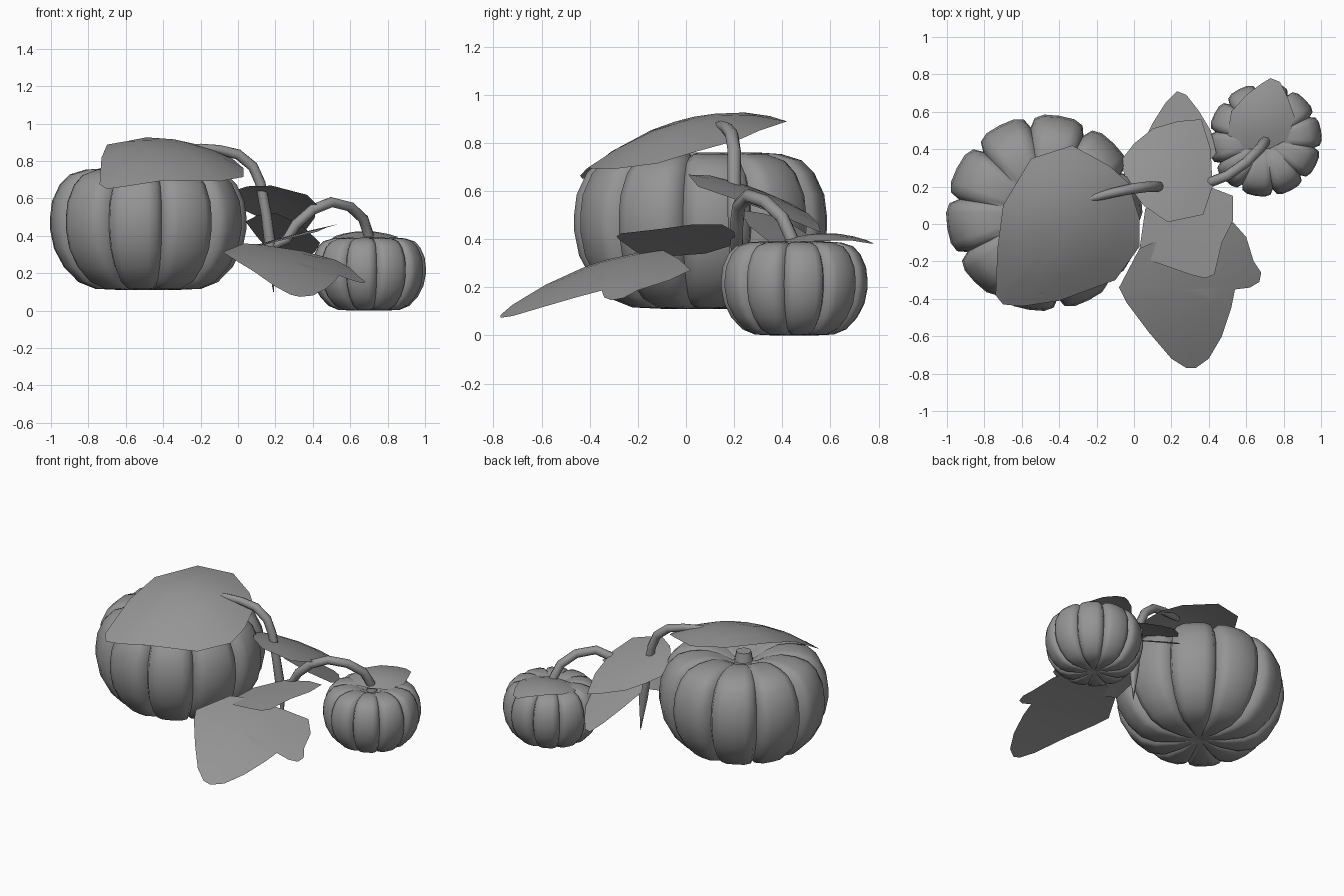
import bpy
import bmesh
from math import sin, cos, tau, radians

if "Cube" in bpy.data.objects:
    bpy.data.objects.remove(bpy.data.objects["Cube"], do_unlink=True)

# One flat grey for the whole model
grey = bpy.data.materials.new("plain_grey")
grey.use_nodes = True
colour = (0.3, 0.3, 0.3, 1)
grey.diffuse_color = colour
grey.node_tree.nodes["Principled BSDF"].inputs["Base Color"].default_value = colour


def smooth(obj, angle):
    bpy.ops.object.select_all(action="DESELECT")
    obj.select_set(True)
    bpy.context.view_layer.objects.active = obj
    bpy.ops.object.shade_smooth_by_angle(angle=radians(angle))


def finish(name, bm, angle):
    mesh = bpy.data.meshes.new(name)
    bmesh.ops.recalc_face_normals(bm, faces=bm.faces[:])
    bm.to_mesh(mesh)
    bm.free()
    mesh.materials.append(grey)
    obj = bpy.data.objects.new(name, mesh)
    bpy.context.collection.objects.link(obj)
    smooth(obj, angle)
    return obj


def bridge(bm, lower, upper):
    count = len(lower)
    for i in range(count):
        j = (i + 1) % count
        bm.faces.new((lower[i], lower[j], upper[j], upper[i]))


def fan(bm, ring, point):
    tip = bm.verts.new(point)
    for a, b in zip(ring, ring[1:] + ring[:1]):
        bm.faces.new((a, b, tip))


# Ribbed fruit: half profile swept round, with a sharp groove between soft ribs
RIBS = 10
PROFILE = [(0.28, 0), (0.54, 0.01), (0.71, 0.065), (0.86, 0.19), (0.96, 0.34),
           (1, 0.5), (1, 0.6), (0.98, 0.73), (0.9, 0.87), (0.8, 0.95),
           (0.64, 0.99), (0.46, 1), (0.3, 0.97), (0.15, 0.91)]
RIB_SECTION = [(0, 0.88), (0.09, 0.97), (0.25, 1.0), (0.5, 1.0), (0.75, 1.0), (0.91, 0.97)]


def fruit(name, x, y, base, radius, height):
    bm = bmesh.new()
    rings = []
    for r, h in PROFILE:
        ring = []
        for rib in range(RIBS):
            for part, swell in RIB_SECTION:
                angle = tau * (rib + part - 0.25) / RIBS
                lift = (1 - swell) * (0.5 - h) * 0.4
                ring.append(bm.verts.new((x + radius * r * swell * cos(angle),
                                          y + radius * r * swell * sin(angle),
                                          base + height * (h + lift))))
        rings.append(ring)
    for lower, upper in zip(rings, rings[1:]):
        bridge(bm, lower, upper)
    fan(bm, rings[0], (x, y, base + height * 0.03))
    fan(bm, rings[-1], (x, y, base + height * 0.9))
    finish(name, bm, 80)

    # Short stub in the hollow on top
    bm = bmesh.new()
    bmesh.ops.create_cone(bm, cap_ends=True, segments=10, radius1=radius * 0.12,
                          radius2=radius * 0.09, depth=height * 0.12)
    bmesh.ops.translate(bm, verts=bm.verts[:], vec=(x, y, base + height * 0.94))
    finish(name + "_stub", bm, 50)


fruit("large_fruit", -0.48, 0.06, 0.11, 0.525, 0.65)
fruit("small_fruit", 0.7, 0.45, 0, 0.304, 0.39)


# Leaf: outline in hundredths, laid on a tilted, gently domed sheet
def leaf(name, outline, centre, tilt, droop):
    cx, cy, cz = centre
    bm = bmesh.new()

    def ring(scale):
        verts = []
        for px, py in outline:
            dx, dy = (px / 100 - cx) * scale, (py / 100 - cy) * scale
            z = cz + tilt[0] * dx + tilt[1] * dy - droop * (dx * dx + dy * dy)
            verts.append(bm.verts.new((cx + dx, cy + dy, z)))
        return verts

    rings = [ring(s) for s in (0.35, 0.7, 1)]
    for inner, outer in zip(rings, rings[1:]):
        bridge(bm, outer, inner)
    fan(bm, rings[0], centre)
    finish(name, bm, 60)


leaf("large_fruit_leaf",
     [(-74, -38), (-70, -43), (-60, -44), (-40, -41), (-10, -30), (3, -12), (3, 3),
      (-3, 22), (-13, 31), (-33, 42), (-55, 35), (-70, 10), (-73, -13)],
     (-0.35, 0, 0.893), (-0.14, 0.25), 0.6)
leaf("upper_vine_leaf",
     [(-7, 34), (-4, 22), (5, 10), (18, 1), (37, 5), (42, 20), (41, 40), (36, 56),
      (24, 55), (10, 51), (0, 43)],
     (0.18, 0.28, 0.6), (-0.15, -0.36), 0.4)
leaf("back_vine_leaf",
     [(20, 22), (10, 32), (4, 42), (10, 54), (17, 65), (23, 71), (28, 69), (35, 60),
      (41, 50), (44, 38), (34, 26)],
     (0.22, 0.42, 0.42), (-0.33, -0.5), 0.1)
leaf("middle_vine_leaf",
     [(3, -13), (10, -20), (30, -27), (38, -29), (43, -27), (47, -10), (53, 2),
      (53, 15), (40, 20), (20, 21), (6, 8)],
     (0.28, -0.03, 0.4), (0.26, 0.03), 0.1)
leaf("front_vine_leaf",
     [(-8, -34), (-4, -42), (8, -58), (20, -72), (28, -77), (33, -77), (40, -72),
      (47, -60), (52, -45), (54, -35), (62, -34), (67, -31), (68, -26), (64, -20),
      (60, -7), (52, 2), (35, -3), (10, -10), (3, -13)],
     (0.25, -0.35, 0.27), (-0.21, 0.31), 0.27)
leaf("small_fruit_leaf",
     [(50, 48), (52, 60), (60, 69), (68, 75), (73, 78), (78, 76), (82, 68), (86, 57),
      (82, 45), (72, 40), (58, 40)],
     (0.68, 0.57, 0.425), (0, 0.02), 1)


# Vine stems: tapered tubes along a path of (x, y, z, thickness)
def stem(name, path):
    curve = bpy.data.curves.new(name, "CURVE")
    curve.dimensions = "3D"
    curve.bevel_depth = 0.028
    curve.bevel_resolution = 2
    curve.use_fill_caps = True
    spline = curve.splines.new("POLY")
    spline.points.add(len(path) - 1)
    for point, (x, y, z, thickness) in zip(spline.points, path):
        point.co = (x, y, z, 1)
        point.radius = thickness
    curve.materials.append(grey)
    obj = bpy.data.objects.new(name, curve)
    bpy.context.collection.objects.link(obj)
    bpy.ops.object.select_all(action="DESELECT")
    obj.select_set(True)
    bpy.context.view_layer.objects.active = obj
    bpy.ops.object.convert(target="MESH")
    smooth(bpy.context.object, 65)


stem("main_stem",
     [(-0.25, 0.13, 0.875, 0.5), (-0.2, 0.145, 0.87, 0.8), (-0.1, 0.17, 0.86, 0.9),
      (0, 0.19, 0.835, 1), (0.08, 0.2, 0.77, 1), (0.12, 0.2, 0.68, 1),
      (0.15, 0.2, 0.52, 1), (0.175, 0.21, 0.33, 1.1), (0.19, 0.22, 0.1, 0.06)])
stem("branch_stem",
     [(0.17, 0.21, 0.34, 0.8), (0.26, 0.21, 0.38, 0.9), (0.31, 0.21, 0.46, 1),
      (0.4, 0.22, 0.54, 1), (0.5, 0.26, 0.58, 1), (0.6, 0.33, 0.555, 1),
      (0.67, 0.4, 0.49, 1), (0.7, 0.44, 0.4, 1), (0.7, 0.45, 0.35, 0.9)])
